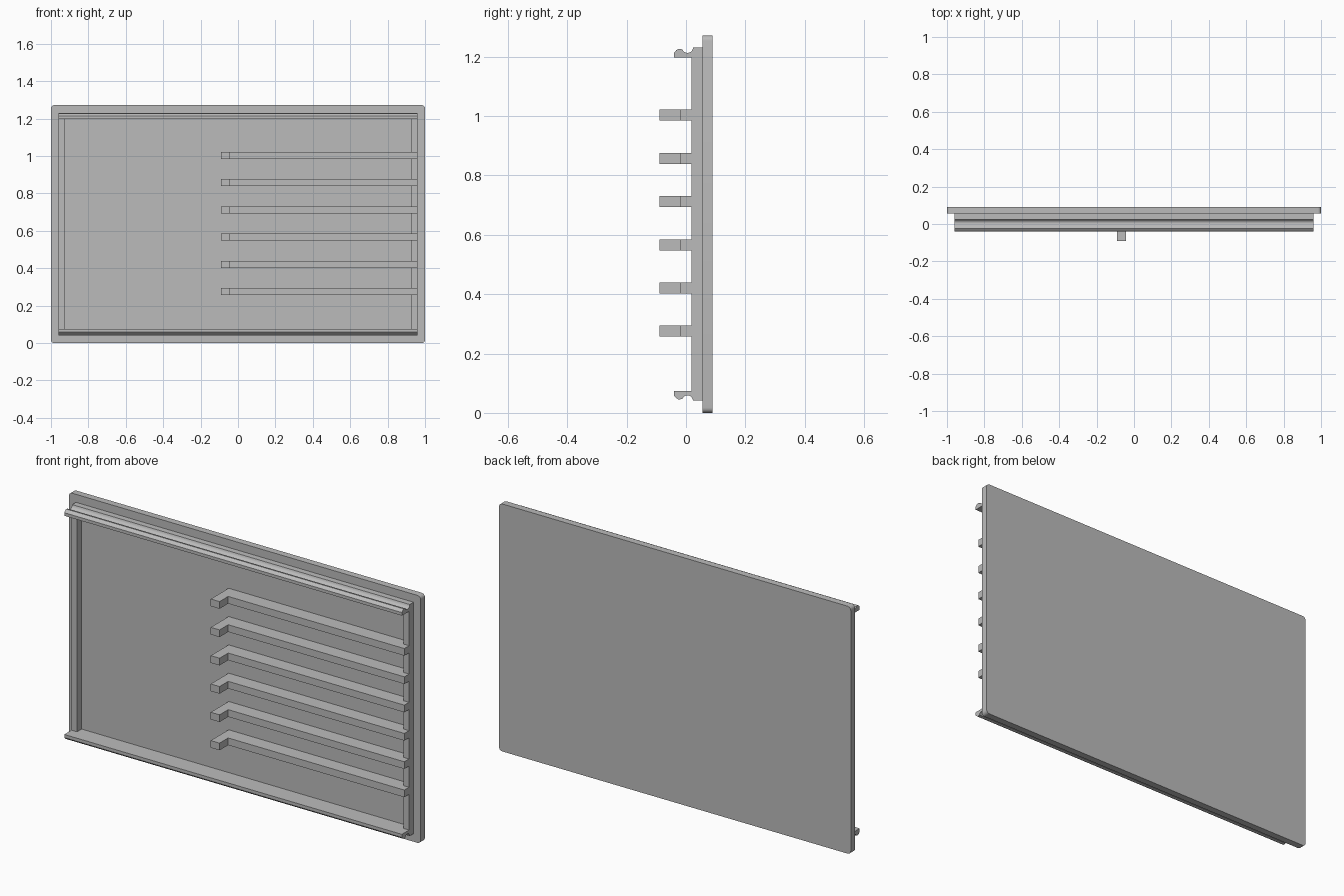
import bpy
import bmesh
import math
from mathutils import Vector

cube = bpy.data.objects.get("Cube")
if cube:
    bpy.data.objects.remove(cube, do_unlink=True)

HEIGHT = 1.272       # panel height
FRAME_X = 0.96       # half width of the raised frame
BACK, FACE = 0.09, 0.055   # panel back and front surfaces

grey = bpy.data.materials.new("plain grey")
grey.use_nodes = True
grey.diffuse_color = (0.5, 0.5, 0.5, 1)
grey.node_tree.nodes["Principled BSDF"].inputs["Base Color"].default_value = (0.5, 0.5, 0.5, 1)


def extrude(name, points, direction):
    """Closed prism: a flat outline swept along a direction."""
    bm = bmesh.new()
    face = bm.faces.new([bm.verts.new(p) for p in points])
    swept = bmesh.ops.extrude_face_region(bm, geom=[face])["geom"]
    verts = [v for v in swept if isinstance(v, bmesh.types.BMVert)]
    bmesh.ops.translate(bm, vec=Vector(direction), verts=verts)
    bmesh.ops.recalc_face_normals(bm, faces=bm.faces)
    mesh = bpy.data.meshes.new(name)
    bm.to_mesh(mesh)
    bm.free()
    obj = bpy.data.objects.new(name, mesh)
    bpy.context.collection.objects.link(obj)
    mesh.materials.append(grey)
    return obj


def smooth(obj):
    bpy.ops.object.select_all(action='DESELECT')
    obj.select_set(True)
    bpy.context.view_layer.objects.active = obj
    bpy.ops.object.shade_smooth_by_angle(angle=math.radians(30))


# Back panel with small rounded corners
R = 0.018
outline = []
for quarter, (sx, sz) in enumerate([(1, 1), (-1, 1), (-1, -1), (1, -1)]):
    for step in range(6):
        a = math.radians(90 * quarter + 18 * step)
        outline.append((sx * (1 - R) + R * math.cos(a), BACK,
                        HEIGHT / 2 + sz * (HEIGHT / 2 - R) + R * math.sin(a)))
smooth(extrude("back_panel", outline, (0, FACE - BACK, 0)))

# Grooved snap rails along the top and bottom, as (y, z) sections
groove = [(0.005 + 0.018 * math.cos(a), 1.23 - 0.017 * math.sin(a))
          for a in (math.radians(20 + 20 * i) for i in range(8))]
rail = ([(FACE, 1.198), (FACE, 1.231), (0.024, 1.231)] + groove
        + [(-0.018, 1.226), (-0.025, 1.227), (-0.033, 1.222), (-0.04, 1.214), (-0.04, 1.198)])
for name, flip in (("top_rail", False), ("bottom_rail", True)):
    section = [(-FRAME_X, y, HEIGHT - z if flip else z) for y, z in rail]
    smooth(extrude(name, section, (2 * FRAME_X, 0, 0)))

# Side walls joining the rails
for name, x in (("right_wall", -FRAME_X), ("left_wall", FRAME_X - 0.032)):
    wall = [(x, FACE, 0.074), (x + 0.032, FACE, 0.074),
            (x + 0.032, 0.018, 0.074), (x, 0.018, 0.074)]
    extrude(name, wall, (0, 0, HEIGHT - 0.148))

# Six L-shaped ribs, each with a forward hook at the inner end
for i in range(6):
    z = 0.257 + 0.1455 * i
    rib = [(-0.092, FACE, z), (FRAME_X, FACE, z), (FRAME_X, -0.02, z),
           (-0.042, -0.02, z), (-0.042, -0.09, z), (-0.092, -0.09, z)]
    extrude(f"hooked_rib_{i + 1}", rib, (0, 0, 0.037))
